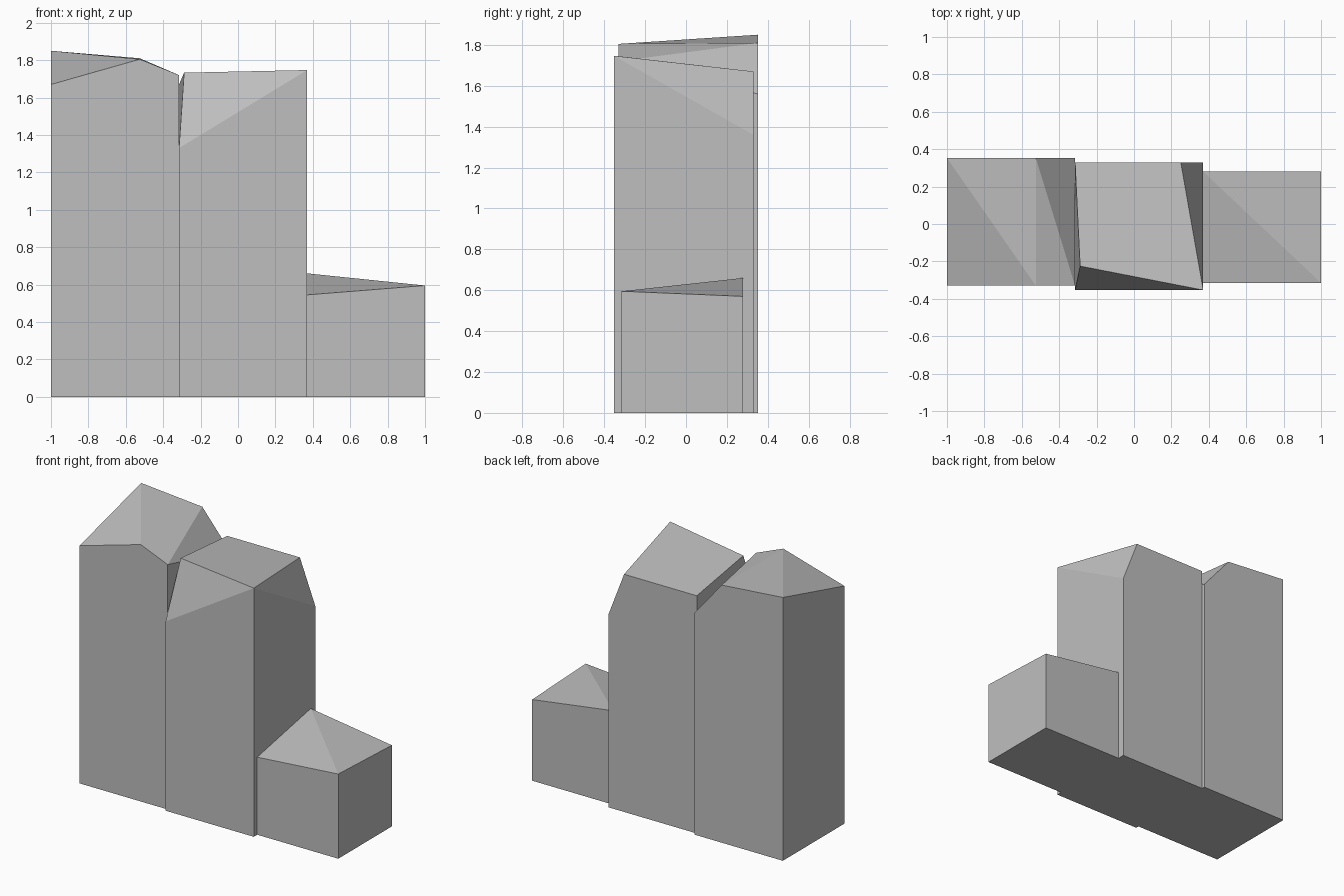
import bpy
import bmesh

old = bpy.data.objects.get("Cube")
if old:
    bpy.data.objects.remove(old, do_unlink=True)

GREY = (0.52, 0.52, 0.52, 1.0)
stone = bpy.data.materials.new("plain grey")
stone.use_nodes = True
stone.diffuse_color = GREY
stone.node_tree.nodes["Principled BSDF"].inputs["Base Color"].default_value = GREY


def tower(name, rim, roof, peaks=()):
    """Vertical walls from the ground to the rim points, closed by roof faces.
    Roof faces index the rim points first, then the extra peaks."""
    bm = bmesh.new()
    base = [bm.verts.new((x, y, 0)) for x, y, z in rim]
    top = [bm.verts.new(p) for p in rim]
    points = top + [bm.verts.new(p) for p in peaks]
    bm.faces.new(base[::-1])
    for i in range(len(rim)):
        j = (i + 1) % len(rim)
        bm.faces.new((base[i], base[j], top[j], top[i]))
    for face in roof:
        bm.faces.new([points[i] for i in face])
    bmesh.ops.recalc_face_normals(bm, faces=bm.faces)
    mesh = bpy.data.meshes.new(name)
    bm.to_mesh(mesh)
    bm.free()
    mesh.materials.append(stone)
    obj = bpy.data.objects.new(name, mesh)
    bpy.context.collection.objects.link(obj)


# Tall block with a ridge across its roof
L, M, R, F, B = -1, -0.525, -0.315, -0.33, 0.353
tower("ridged_tower",
      [(L, F, 1.67), (M, F, 1.805), (R, F, 1.72),
       (R, B, 1.56), (M, B, 1.81), (L, B, 1.85)],
      [(0, 1, 5), (1, 4, 5), (1, 2, 4), (2, 3, 4)])

# Middle block with its top corners cut away
L, R, F, B = -0.315, 0.37, -0.353, 0.33
tower("chamfered_tower",
      [(L, F, 1.33), (R, F, 1.747), (R, B, 1.36), (L, B, 1.67)],
      [(0, 1, 4), (1, 2, 5), (4, 1, 5, 3), (0, 4, 3), (2, 3, 5)],
      peaks=[(-0.288, -0.225, 1.733), (0.25, B, 1.67)])

# Short block with a creased sloping roof
L, R, F, B = 0.37, 1, -0.315, 0.28
tower("low_block",
      [(L, F, 0.545), (R, F, 0.595), (R, B, 0.57), (L, B, 0.66)],
      [(0, 1, 3), (1, 2, 3)])
